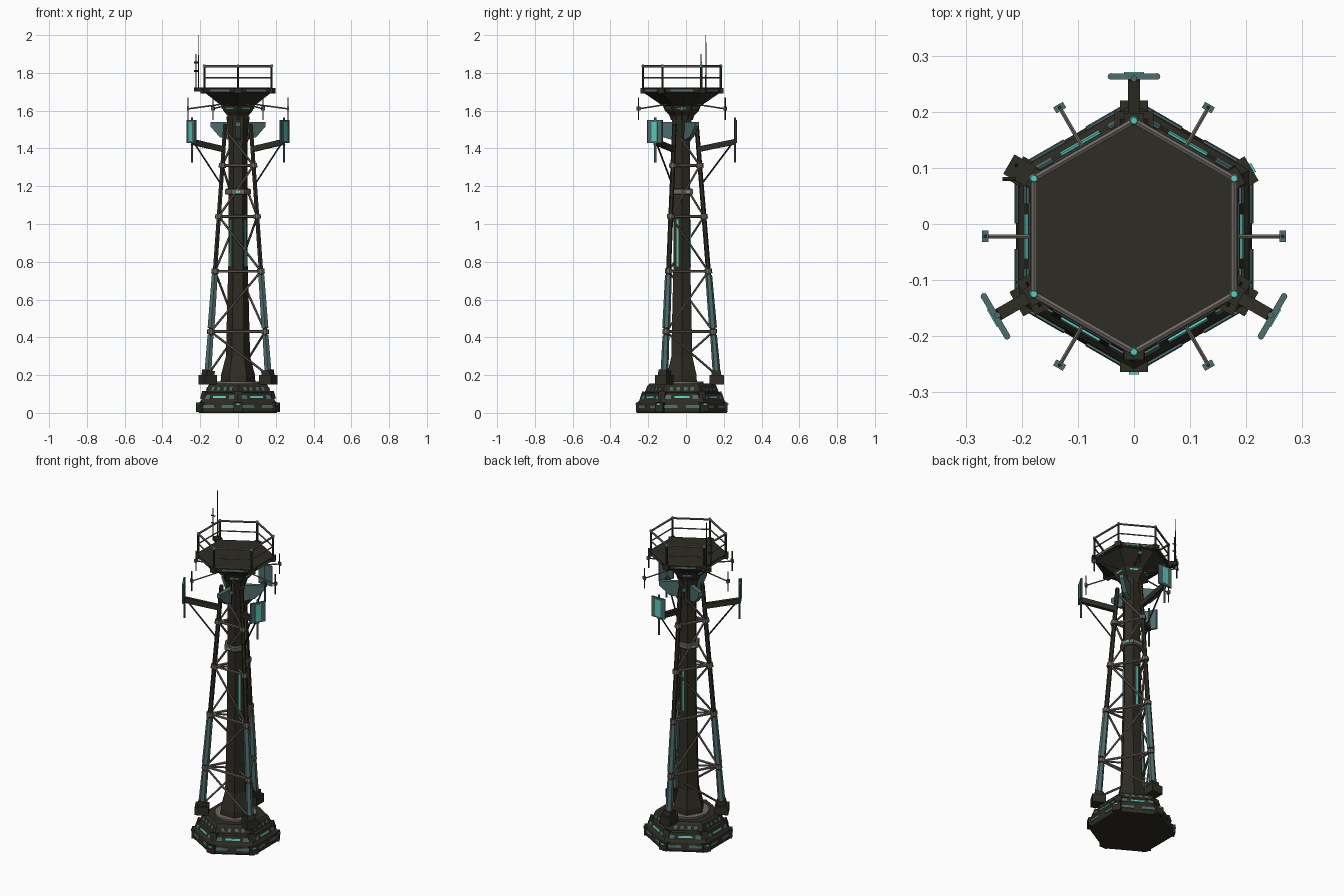
import bpy, bmesh
from math import radians, cos, sin, atan2
from mathutils import Matrix, Vector

if "Cube" in bpy.data.objects:
    bpy.data.objects.remove(bpy.data.objects["Cube"])

CENTRE = Vector((0, -0.022, 0))
LEGS = (90, 210, 330)
BETWEEN = (30, 150, 270)
CORNERS = range(30, 390, 60)
FACES = range(0, 360, 60)
APO = cos(radians(30))


def material(name, rgb):
    m = bpy.data.materials.new(name)
    m.use_nodes = True
    m.diffuse_color = (*rgb, 1)
    bsdf = m.node_tree.nodes["Principled BSDF"]
    bsdf.inputs["Base Color"].default_value = (*rgb, 1)
    bsdf.inputs["Roughness"].default_value = 0.7
    return m


DARK = material("dark olive", (0.027, 0.025, 0.017))
TEAL = material("grey teal", (0.075, 0.15, 0.15))
CYAN = material("bright cyan", (0.10, 0.62, 0.52))
STEEL = material("warm grey steel", (0.16, 0.135, 0.12))


class Part:
    """Collects primitives into one named object."""

    def __init__(self, name, mat):
        self.name, self.mat, self.bm = name, mat, bmesh.new()

    def box(self, matrix, size):
        bmesh.ops.create_cube(self.bm, size=1, matrix=matrix @ Matrix.Diagonal((*size, 1)))

    def tube(self, a, b, r, sides=6, r2=None):
        d = b - a
        m = Matrix.Translation((a + b) / 2) @ d.to_track_quat("Z", "Y").to_matrix().to_4x4()
        bmesh.ops.create_cone(self.bm, cap_ends=True, segments=sides, radius1=r,
                              radius2=r2 or r, depth=d.length, matrix=m)

    def beam(self, a, b, w, h):
        d = b - a
        m = Matrix.Translation((a + b) / 2) @ d.to_track_quat("X", "Z").to_matrix().to_4x4()
        self.box(m, (d.length, w, h))

    def prism(self, profile, turn=30):
        """Six-sided solid through (radius, z) rings."""
        rings = [[self.bm.verts.new(polar(a + turn, r, z)) for a in FACES] for r, z in profile]
        for lo, hi in zip(rings, rings[1:]):
            for i in range(6):
                j = (i + 1) % 6
                self.bm.faces.new((lo[i], lo[j], hi[j], hi[i]))
        self.bm.faces.new(rings[0][::-1])
        self.bm.faces.new(rings[-1])

    def done(self):
        bmesh.ops.recalc_face_normals(self.bm, faces=self.bm.faces)
        mesh = bpy.data.meshes.new(self.name)
        self.bm.to_mesh(mesh)
        self.bm.free()
        mesh.materials.append(self.mat)
        ob = bpy.data.objects.new(self.name, mesh)
        bpy.context.collection.objects.link(ob)


def polar(deg, r, z, side=0):
    a = radians(deg)
    return CENTRE + Vector((r * cos(a) - side * sin(a), r * sin(a) + side * cos(a), z))


def frame(deg, r, z, side=0, tilt=0):
    """Local x points outward, y sideways, z up."""
    return (Matrix.Translation(polar(deg, r, z, side))
            @ Matrix.Rotation(radians(deg), 4, "Z") @ Matrix.Rotation(-tilt, 4, "Y"))


# Stepped base
BASE = [(0.238, 0), (0.243, 0.012), (0.236, 0.055), (0.226, 0.065), (0.212, 0.105),
        (0.196, 0.11), (0.182, 0.145), (0.17, 0.155)]
p = Part("base", DARK)
p.prism(BASE)
for a in CORNERS:
    p.box(frame(a, 0.222, 0.03), (0.04, 0.05, 0.05))
    p.box(frame(a, 0.195, 0.09, 0, 0.3), (0.04, 0.04, 0.04))
p.done()


def plates(name, mat, tier, z, sides, w, h):
    (r0, z0), (r1, z1) = BASE[tier], BASE[tier + 1]
    r = APO * (r0 + (r1 - r0) * (z - z0) / (z1 - z0))
    part = Part(name, mat)
    for a in FACES:
        for s in sides:
            part.box(frame(a, r, z, s, atan2(APO * (r0 - r1), z1 - z0)), (0.008, w, h))
    part.done()


plates("base_lower_panels", TEAL, 1, 0.033, (-0.06, 0.06), 0.075, 0.016)
plates("base_lights", CYAN, 3, 0.083, (0,), 0.08, 0.011)
plates("base_side_panels", TEAL, 3, 0.083, (-0.075, 0.075), 0.035, 0.02)
plates("base_windows", TEAL, 5, 0.127, (-0.055, -0.02, 0.02, 0.055), 0.018, 0.018)
p = Part("base_corner_lights", CYAN)
for a in CORNERS:
    p.box(frame(a, 0.243, 0.045), (0.006, 0.018, 0.008))
p.done()

p = Part("column_foot_ring", STEEL)
p.tube(CENTRE + Vector((0, 0, 0.15)), CENTRE + Vector((0, 0, 0.166)), 0.115, 24)
p.done()

# Flared central column
p = Part("column", DARK)
p.prism([(0.092, 0.16), (0.09, 0.2), (0.064, 0.3), (0.058, 0.55), (0.051, 0.8),
         (0.049, 1.4), (0.054, 1.5), (0.062, 1.57)], 0)
p.done()
p = Part("column_light_strips", CYAN)
for a in LEGS:
    p.box(frame(a, 0.044, 0.9), (0.008, 0.012, 0.25))
p.done()
p = Part("column_collar", STEEL)
p.prism([(0.062, 1.155), (0.068, 1.16), (0.068, 1.182), (0.062, 1.187)], 0)
p.done()
p = Part("collar_lights", CYAN)
for a in BETWEEN:
    p.box(frame(a, 0.059, 1.171), (0.008, 0.02, 0.012))
p.done()


# Three leaning legs with cladding and feet
def leg(a, z):
    return polar(a, 0.185 - 0.105 * (z - 0.2) / 1.3, z)


legs, cladding, feet = Part("legs", DARK), Part("leg_cladding", TEAL), Part("leg_feet", DARK)
for a in LEGS:
    legs.tube(leg(a, 0.16), leg(a, 1.53), 0.014, 6, 0.012)
    for z0, z1 in ((0.21, 0.41), (0.45, 0.73)):
        cladding.tube(leg(a, z0), leg(a, z1), 0.021, 6, 0.018)
    feet.prism_base = None
    feet.box(frame(a, 0.185, 0.175), (0.075, 0.07, 0.05))
    feet.box(frame(a, 0.183, 0.205, 0, 0.15), (0.05, 0.05, 0.04))
for part in (legs, cladding, feet):
    part.done()

# Zigzag bracing between the legs
LEVELS = (0.2, 0.43, 0.75, 1.04, 1.31, 1.5)
braces, nodes = Part("leg_braces", STEEL), Part("brace_joints", STEEL)
for i, a in enumerate(LEGS):
    b = LEGS[(i + 1) % 3]
    for k, z in enumerate(LEVELS[1:], 1):
        lo, hi = (b, a) if k % 2 else (a, b)
        braces.tube(leg(lo, LEVELS[k - 1]), leg(hi, z), 0.006)
        if k < 5:
            braces.tube(leg(a, z), leg(b, z), 0.0075)
            braces.tube(leg(a, z), polar(a, 0.03, z), 0.006)
            nodes.tube(leg(a, z - 0.012), leg(a, z + 0.012), 0.02, 8)
braces.done()
nodes.done()

# Deck, its funnel and trim
p = Part("deck", DARK)
p.prism([(0.058, 1.55), (0.066, 1.575), (0.09, 1.6), (0.1, 1.625), (0.195, 1.69),
         (0.212, 1.695), (0.214, 1.718), (0.205, 1.722)])
for a in CORNERS:
    p.box(frame(a, 0.205, 1.705), (0.03, 0.035, 0.03))
p.done()
p = Part("funnel_lights", CYAN)
for a in FACES:
    p.box(frame(a, 0.083, 1.613, 0, -0.35), (0.008, 0.045, 0.008))
p.done()
p = Part("deck_edge_panels", TEAL)
for a in FACES:
    p.box(frame(a, 0.184, 1.707), (0.006, 0.12, 0.01))
p.done()

# Railing
rails, posts, caps = Part("railings", STEEL), Part("rail_posts", DARK), Part("post_caps", CYAN)
for a in CORNERS:
    for z, r in ((1.775, 0.004), (1.835, 0.006)):
        rails.tube(polar(a, 0.206, z), polar(a + 60, 0.206, z), r)
    posts.tube(polar(a, 0.206, 1.715), polar(a, 0.206, 1.836), 0.006)
    caps.tube(polar(a, 0.206, 1.832), polar(a, 0.206, 1.844), 0.009, 8, 0.006)
for part in (rails, posts, caps):
    part.done()

# Six slim aerials around the funnel
arms, heads = Part("aerial_arms", STEEL), Part("aerial_heads", TEAL)
rods = Part("aerial_rods", DARK)
for a in FACES:
    arms.tube(polar(a, 0.08, 1.635), polar(a, 0.262, 1.61), 0.004)
    heads.box(frame(a, 0.265, 1.612), (0.012, 0.02, 0.02))
    rods.tube(polar(a, 0.265, 1.55), polar(a, 0.265, 1.67), 0.0035)
for part in (arms, heads, rods):
    part.done()

# Three large panel antennas on leg brackets
arms, struts = Part("panel_arms", DARK), Part("panel_struts", DARK)
panels, poles = Part("antenna_panels", TEAL), Part("panel_poles", TEAL)
glow = Part("panel_glow", CYAN)
for a in LEGS:
    arms.beam(polar(a, 0.085, 1.395), polar(a, 0.28, 1.435), 0.022, 0.03)
    struts.tube(polar(a, 0.265, 1.425), leg(a, 1.21), 0.0045)
    panels.box(frame(a, 0.285, 1.49), (0.011, 0.08, 0.12))
    for s in (-0.041, 0.041):
        panels.tube(polar(a, 0.285, 1.43, s), polar(a, 0.285, 1.55, s), 0.006, 8)
    poles.tube(polar(a, 0.281, 1.325), polar(a, 0.281, 1.565), 0.006)
    glow.box(frame(a, 0.2905, 1.49), (0.004, 0.036, 0.1))
for part in (arms, struts, panels, poles, glow):
    part.done()

# Tapered fins between the legs
p = Part("support_fins", TEAL)
for a in BETWEEN:
    shape = ((0.03, 1.54), (0.16, 1.54), (0.16, 1.515), (0.105, 1.46), (0.03, 1.44))
    sides = [[p.bm.verts.new(polar(a, r, z, s)) for r, z in shape] for s in (-0.012, 0.012)]
    for ring in sides:
        p.bm.faces.new(ring)
    for i in range(5):
        j = (i + 1) % 5
        p.bm.faces.new((sides[0][i], sides[0][j], sides[1][j], sides[1][i]))
p.done()

# Whip aerials on the back right corner of the deck
p = Part("whip_mount", DARK)
p.box(frame(150, 0.235, 1.712), (0.045, 0.04, 0.022))
p.done()
p = Part("whip_aerials", DARK)
tall, short = Vector((-0.21, 0.105, 1.71)), Vector((-0.222, 0.08, 1.71))
up = Vector((0, 0, 1))
p.tube(tall, tall + up * 0.29, 0.0035, 6, 0.002)
p.tube(short, short + up * 0.19, 0.003)
for h in (0.1, 0.145):
    p.tube(short + Vector((-0.012, 0, h)), short + Vector((0.012, 0, h)), 0.004)
p.done()
